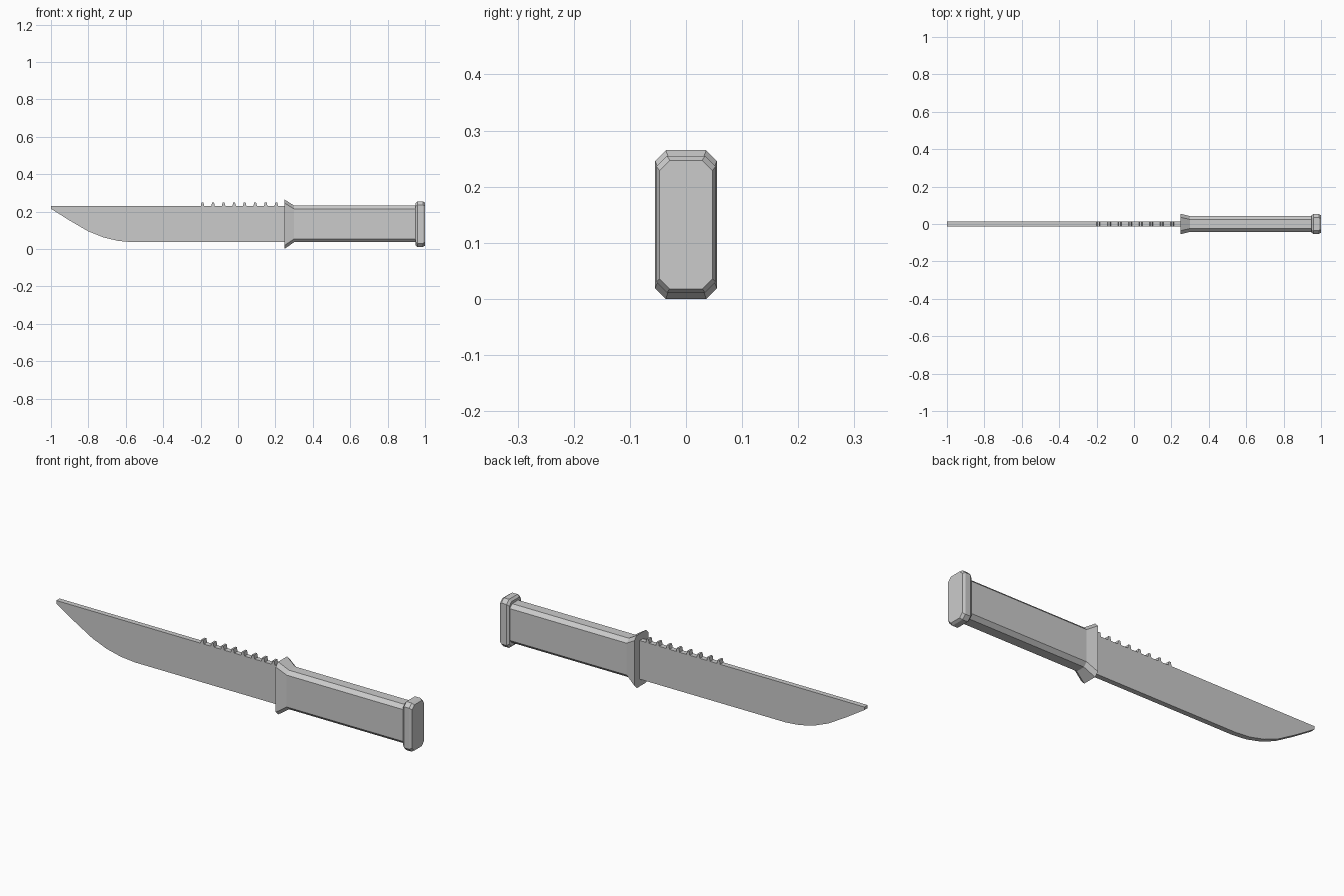
import bpy, bmesh

if "Cube" in bpy.data.objects:
    bpy.data.objects.remove(bpy.data.objects["Cube"])


def finish(name, bm):
    bmesh.ops.recalc_face_normals(bm, faces=bm.faces)
    mesh = bpy.data.meshes.new(name)
    bm.to_mesh(mesh)
    bm.free()
    obj = bpy.data.objects.new(name, mesh)
    bpy.context.collection.objects.link(obj)
    return obj


def plate(name, outline, half):
    """Extrude an x-z outline to a plate of thickness 2 * half."""
    bm = bmesh.new()
    face = bm.faces.new([bm.verts.new((x, -half, z)) for x, z in outline])
    ext = bmesh.ops.extrude_face_region(bm, geom=[face])
    verts = [v for v in ext["geom"] if isinstance(v, bmesh.types.BMVert)]
    bmesh.ops.translate(bm, verts=verts, vec=(0, 2 * half, 0))
    return finish(name, bm)


def octagon_loft(name, sections):
    """Loft chamfered rectangles; section = x, half width, z low, z high, chamfer."""
    bm = bmesh.new()
    rings = []
    for x, w, lo, hi, c in sections:
        pts = [(-w + c, lo), (w - c, lo), (w, lo + c), (w, hi - c),
               (w - c, hi), (-w + c, hi), (-w, hi - c), (-w, lo + c)]
        rings.append([bm.verts.new((x, y, z)) for y, z in pts])
    for a, b in zip(rings, rings[1:]):
        for i in range(8):
            j = (i + 1) % 8
            bm.faces.new((a[i], a[j], b[j], b[i]))
    bm.faces.new(rings[0])
    bm.faces.new(rings[-1])
    return finish(name, bm)


# Blade with a curved belly rising to the tip
plate("blade", [(0.27, 0.233), (-1.0, 0.233), (-1.0, 0.218), (-0.90, 0.155),
                (-0.80, 0.097), (-0.72, 0.065), (-0.64, 0.046),
                (-0.56, 0.039), (0.27, 0.039)], 0.013)

# Row of saw teeth on the spine
for i in range(8):
    x = -0.19 + i * 0.0564
    plate(f"saw_tooth_{i + 1}", [(x - 0.010, 0.230), (x + 0.010, 0.230),
                                 (x + 0.005, 0.252), (x - 0.005, 0.252)], 0.013)

# Grip flaring out into the guard
octagon_loft("grip_and_guard", [(0.248, 0.055, 0.003, 0.268, 0.019),
                                (0.300, 0.042, 0.039, 0.235, 0.018),
                                (0.960, 0.042, 0.039, 0.235, 0.018)])

# Bevelled pommel cap
octagon_loft("pommel", [(0.949, 0.046, 0.024, 0.247, 0.017),
                        (0.959, 0.053, 0.014, 0.258, 0.019),
                        (0.988, 0.053, 0.014, 0.258, 0.019),
                        (1.000, 0.047, 0.021, 0.250, 0.018)])

# Rest the lowest point exactly on the ground
for obj in bpy.context.collection.objects:
    obj.location.z = -0.003
